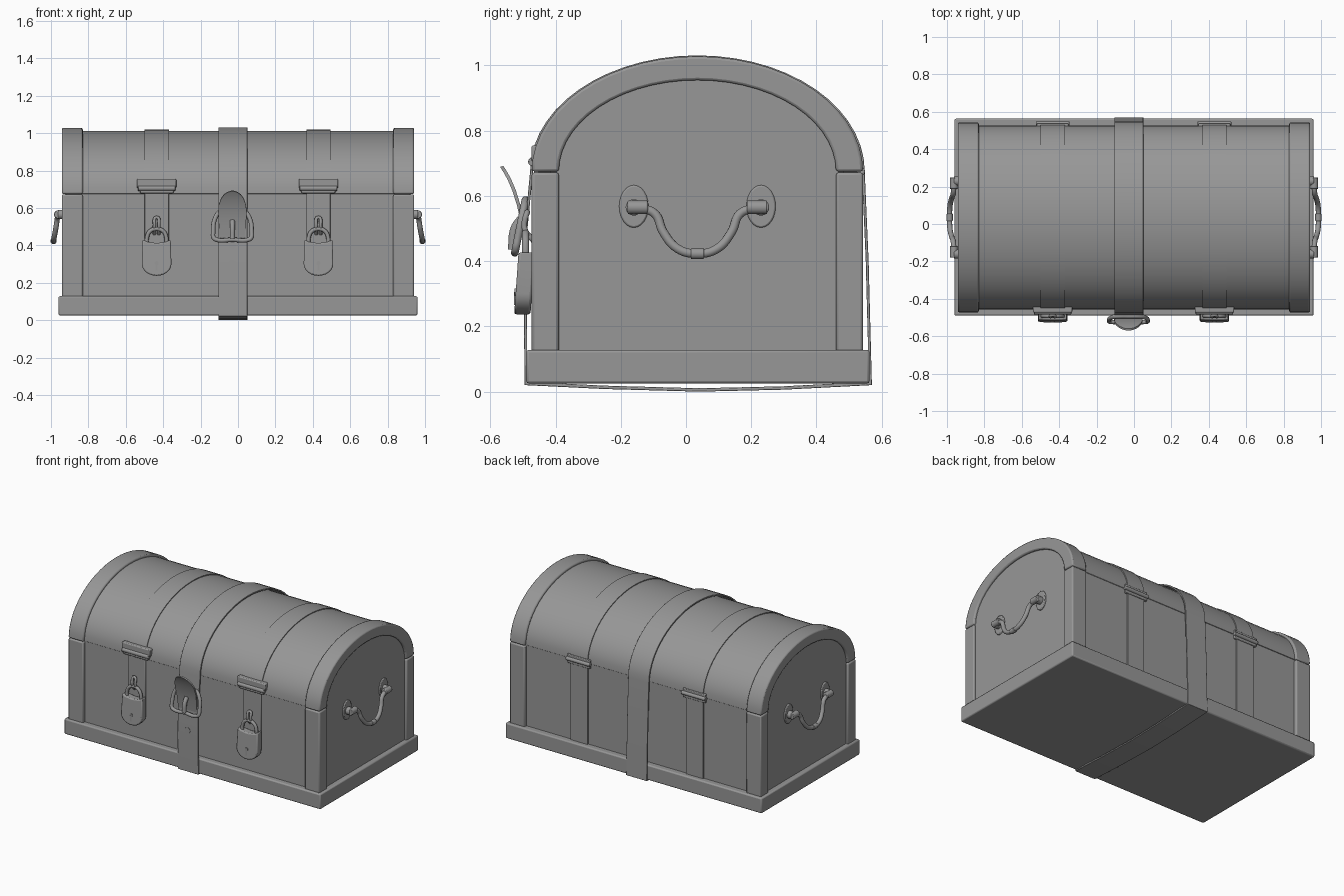
import bpy, bmesh
from math import sin, cos, pi, radians
from mathutils import Matrix

if "Cube" in bpy.data.objects:
    bpy.data.objects.remove(bpy.data.objects["Cube"])

CY = 0.035          # middle of the chest in y
SEAM = 0.675        # height of the lid seam

dark = bpy.data.materials.new("dark_grey")
dark.diffuse_color = (0.31, 0.31, 0.31, 1)
dark.use_nodes = True
dark.node_tree.nodes["Principled BSDF"].inputs["Base Color"].default_value = dark.diffuse_color


def finish(ob, bevel=0.0, angle=35):
    ob.data.materials.clear()
    ob.data.materials.append(dark)
    if bevel:
        m = ob.modifiers.new("bevel", 'BEVEL')
        m.width, m.segments, m.limit_method = bevel, 2, 'ANGLE'
        m.angle_limit = radians(40)
    bpy.ops.object.select_all(action='DESELECT')
    ob.select_set(True)
    bpy.context.view_layer.objects.active = ob
    bpy.ops.object.shade_smooth_by_angle(angle=radians(angle))
    return ob


def from_bmesh(name, bm, bevel=0.0):
    bmesh.ops.recalc_face_normals(bm, faces=bm.faces)
    me = bpy.data.meshes.new(name)
    bm.to_mesh(me)
    bm.free()
    ob = bpy.data.objects.new(name, me)
    bpy.context.collection.objects.link(ob)
    return finish(ob, bevel)


def box(name, x, y, z, bevel=0.0):
    bm = bmesh.new()
    bmesh.ops.create_cube(bm, size=1)
    for v in bm.verts:
        for i, (a, b) in enumerate((x, y, z)):
            v.co[i] = (a + b) / 2 + v.co[i] * abs(b - a)
    return from_bmesh(name, bm, bevel)


def cylinder(name, loc, r, depth, axis, bevel=0.0, stretch=1.0):
    bm = bmesh.new()
    rot = Matrix.Rotation(pi / 2, 4, 'Y' if axis == 'x' else 'X')
    bmesh.ops.create_cone(bm, cap_ends=True, segments=24, radius1=r, radius2=r, depth=depth, matrix=rot)
    for v in bm.verts:
        v.co.z *= stretch
    bmesh.ops.translate(bm, verts=bm.verts, vec=loc)
    return from_bmesh(name, bm, bevel)


def prism(name, pts, vec, bevel=0.0):
    bm = bmesh.new()
    f = bm.faces.new([bm.verts.new(p) for p in pts])
    r = bmesh.ops.extrude_face_region(bm, geom=[f])
    bmesh.ops.translate(bm, vec=vec, verts=[g for g in r['geom'] if isinstance(g, bmesh.types.BMVert)])
    return from_bmesh(name, bm, bevel)


def band(name, outer, inner, spans, closed=False, bevel=0.0):
    """Ribbon between two (y, z) paths; spans holds the x range at each point."""
    bm = bmesh.new()
    n = len(outer)
    if isinstance(spans, tuple):
        spans = [spans] * n
    rows = [[bm.verts.new((x, *p)) for x, p in ((s[0], o), (s[1], o), (s[1], i), (s[0], i))]
            for o, i, s in zip(outer, inner, spans)]
    for k in range(n if closed else n - 1):
        a, b = rows[k], rows[(k + 1) % n]
        for j in range(4):
            bm.faces.new((a[j], a[(j + 1) % 4], b[(j + 1) % 4], b[j]))
    if not closed:
        bm.faces.new(rows[0])
        bm.faces.new(rows[-1])
    return from_bmesh(name, bm, bevel)


def tube(name, pts, r, closed=False):
    cu = bpy.data.curves.new(name, 'CURVE')
    cu.dimensions = '3D'
    cu.bevel_depth, cu.bevel_resolution, cu.resolution_u = r, 3, 6
    cu.use_fill_caps = True
    sp = cu.splines.new('BEZIER')
    sp.bezier_points.add(len(pts) - 1)
    for bp, p in zip(sp.bezier_points, pts):
        bp.co = p
        bp.handle_left_type = bp.handle_right_type = 'AUTO'
    sp.use_cyclic_u = closed
    ob = bpy.data.objects.new(name, cu)
    bpy.context.collection.objects.link(ob)
    bpy.ops.object.select_all(action='DESELECT')
    ob.select_set(True)
    bpy.context.view_layer.objects.active = ob
    bpy.ops.object.convert(target='MESH')
    return finish(bpy.context.object, angle=50)


def arch(w, h, z0=SEAM, n=28):
    return [(CY - w * cos(pi * i / n), z0 + h * sin(pi * i / n)) for i in range(n + 1)]


# base tray, body and domed lid
box("base", (-0.96, 0.96), (-0.49, 0.563), (0.025, 0.128), 0.008)
box("body", (-0.92, 0.92), (CY - 0.488, CY + 0.488), (0.1, SEAM))
prism("lid", [(-0.92, *p) for p in arch(0.492, 0.337)], (1.84, 0, 0), 0.003)

for s in (-1, 1):
    # one-piece end panel, framed by an arched lid band and two posts
    panel = [(CY - 0.45, 0.11)] + arch(0.45, 0.3) + [(CY + 0.45, 0.11)]
    prism("end_panel", [(s * 0.91, *p) for p in panel], (s * 0.016, 0, 0))
    band("lid_end_trim", arch(0.508, 0.353), arch(0.425, 0.28),
         (min(s * 0.83, s * 0.942), max(s * 0.83, s * 0.942)), bevel=0.008)
    for t in (-1, 1):
        box("corner_post", (s * 0.83, s * 0.942), (CY + t * 0.425, CY + t * 0.508), (0.12, SEAM - 0.003), 0.008)
        # handle mounts
        y = CY + t * 0.195
        cylinder("handle_plate", (s * 0.925, y, 0.568), 0.045, 0.02, 'x', 0.005, 1.45)
        cylinder("handle_post", (s * 0.945, y, 0.565), 0.025, 0.035, 'x', 0.005)
        cylinder("handle_socket", (s * 0.963, y - t * 0.012, 0.565), 0.021, 0.062, 'y', 0.004)
    # drop handle
    half = [(0.18, 0.565, 0.963), (0.13, 0.545, 0.966), (0.105, 0.49, 0.974), (0.06, 0.438, 0.984)]
    path = [(s * x, CY - d, z) for d, z, x in half] + [(s * 0.986, CY, 0.423)]
    path += [(s * x, CY + d, z) for d, z, x in reversed(half)]
    tube("handle", path, 0.014)
    cylinder("handle_grip", (s * 0.986, CY, 0.423), 0.017, 0.04, 'y', 0.003)

for cx in (-0.435, 0.43):
    # metal lid band, front hinge and hasp
    band("lid_band", arch(0.498, 0.343), arch(0.48, 0.325), (cx - 0.065, cx + 0.065))
    box("hasp_hinge_plate", (cx - 0.105, cx + 0.105), (-0.474, -0.44), (0.705, 0.755), 0.006)
    box("hasp_hinge_flange", (cx - 0.09, cx + 0.09), (-0.477, -0.45), (0.678, 0.705), 0.005)
    cylinder("hasp_hinge_barrel", (cx, -0.47, 0.705), 0.014, 0.2, 'x', 0.003)
    box("hasp", (cx - 0.065, cx + 0.065), (-0.466, -0.45), (0.40, 0.70), 0.004)
    # padlock with staple and shackle
    tube("staple", [(cx - 0.012, -0.465, 0.46), (cx - 0.012, -0.495, 0.50), (cx, -0.487, 0.55),
                    (cx + 0.012, -0.495, 0.50), (cx + 0.012, -0.465, 0.46)], 0.009)
    tube("shackle", [(cx - 0.052, -0.492, 0.40)] +
         [(cx - 0.052 * cos(a), -0.492, 0.44 + 0.048 * sin(a)) for a in (0, pi / 4, pi / 2, pi * 0.75, pi)] +
         [(cx + 0.052, -0.492, 0.40)], 0.011)
    outline = [(-0.075, 0.43), (-0.05, 0.418), (0, 0.412), (0.05, 0.418), (0.075, 0.43)]
    outline += [(0.079 * cos(a), 0.30 - 0.063 * sin(a)) for a in [pi * i / 12 for i in range(13)]]
    prism("padlock", [(cx + x, -0.527 + (z - 0.235) * 0.07, z) for x, z in outline], (0, 0.05, 0), 0.007)
    cylinder("keyhole_round", (cx, -0.522, 0.305), 0.011, 0.008, 'y')
    box("keyhole_slot", (cx - 0.005, cx + 0.005), (-0.527, -0.515), (0.265, 0.305))
    # back strap and hinge
    box("back_strap", (cx - 0.065, cx + 0.065), (0.51, 0.532), (0.12, 0.70), 0.002)
    box("back_hinge_plate", (cx - 0.085, cx + 0.085), (0.51, 0.537), (0.645, 0.705), 0.004)
    cylinder("back_hinge_barrel", (cx, 0.536, SEAM), 0.013, 0.18, 'x', 0.003)

# leather strap around the whole chest
loop = [(-0.495, 0.02), (-0.497, 0.25), (-0.495, 0.5)] + arch(0.513, 0.356)
loop += [(0.56, 0.4), (0.57, 0.02), (0.3, 0.006), (0.04, 0.0), (-0.25, 0.008)]
inside = [(CY + (y - CY) * 0.983, 0.52 + (z - 0.52) * 0.98) for y, z in loop]
band("strap", loop, inside, (-0.105, 0.05), closed=True, bevel=0.002)

# curled strap end
tip = [(-0.497, 0.44, 0.07), (-0.507, 0.52, 0.073), (-0.518, 0.57, 0.076), (-0.532, 0.615, 0.073),
       (-0.547, 0.65, 0.06), (-0.558, 0.67, 0.045), (-0.566, 0.683, 0.026), (-0.570, 0.689, 0.008)]
band("strap_end", [p[:2] for p in tip], [(y + 0.01, z + 0.003) for y, z, w in tip],
     [(-0.03 - w, -0.03 + w) for y, z, w in tip])

# buckle, pin and strap holes
ring = [(0, 0.585), (0.065, 0.58), (0.092, 0.545), (0.103, 0.47), (0.1, 0.44), (0.085, 0.43), (0, 0.43)]
ring += [(-x, z) for x, z in reversed(ring[1:-1])]
tube("buckle", [(-0.03 + x, -0.493 - (0.585 - z) * 0.2, z) for x, z in ring], 0.012, closed=True)
tube("buckle_pin", [(-0.03, -0.505, 0.53), (-0.03, -0.525, 0.50), (-0.03, -0.533, 0.435)], 0.014)
for z in (0.40, 0.30):
    cylinder("strap_hole", (-0.03, -0.495, z), 0.02, 0.007, 'y')
